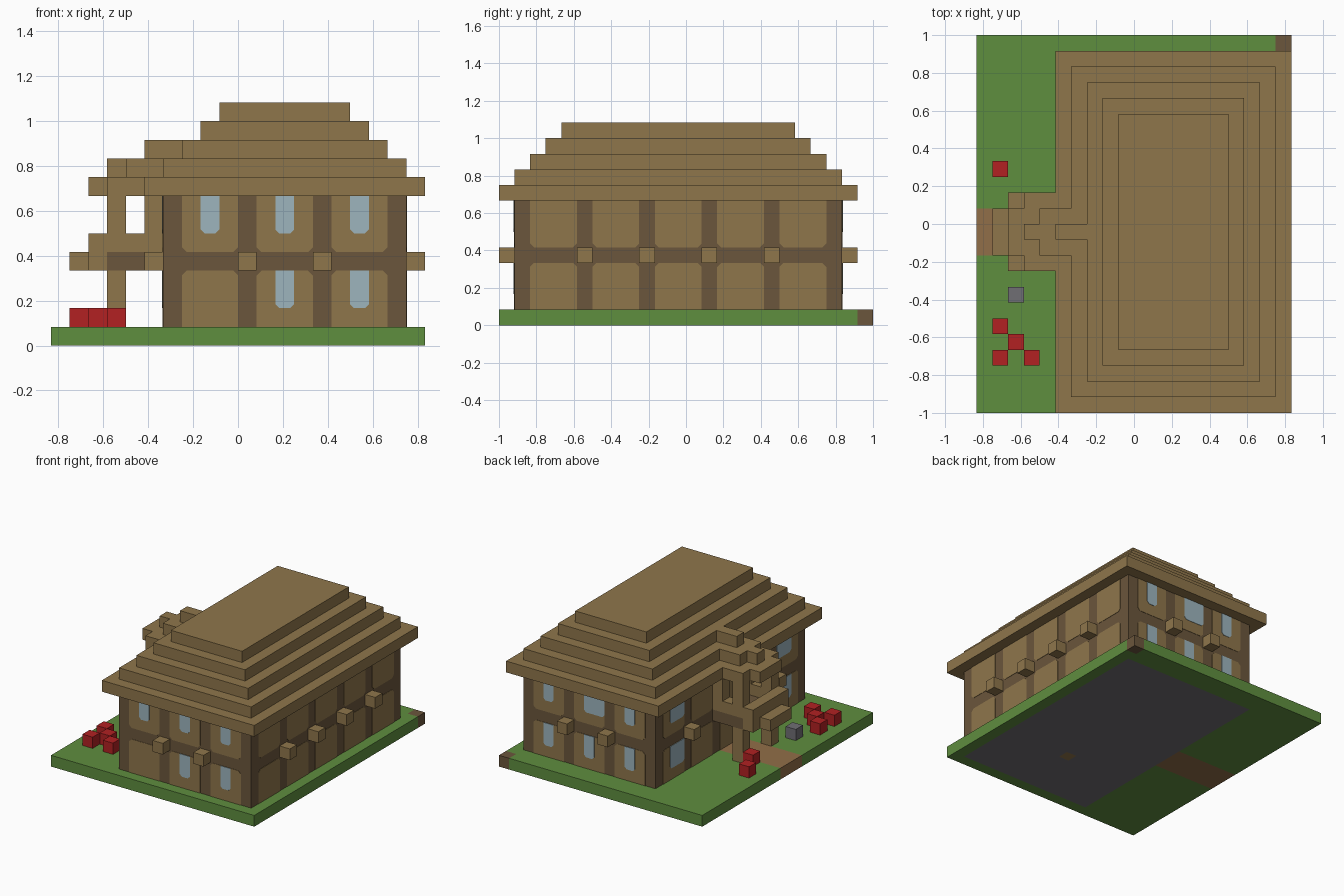
import bpy
import bmesh
from mathutils import Vector

cube = bpy.data.objects.get("Cube")
if cube:
    bpy.data.objects.remove(cube, do_unlink=True)

U = 1 / 12  # one block


def material(name, r, g, b):
    lin = [((c / 255 + 0.055) / 1.055) ** 2.4 for c in (r, g, b)] + [1]
    m = bpy.data.materials.new(name)
    m.use_nodes = True
    m.diffuse_color = lin
    m.node_tree.nodes["Principled BSDF"].inputs["Base Color"].default_value = lin
    return m


PLANK = material("plank tan", 143, 118, 75)
LOG = material("log brown", 107, 86, 60)
GRASS = material("grass green", 95, 142, 63)
GLASS = material("window blue", 157, 181, 190)
RED = material("flower red", 178, 33, 34)
STONE = material("stone grey", 112, 110, 116)
DIRT = material("dirt path", 145, 110, 72)


def point(i, j, k):
    return Vector(((i - 10) * U, (j - 12) * U, k * U))


def finish(name, bm, *mats):
    bmesh.ops.recalc_face_normals(bm, faces=bm.faces)
    mesh = bpy.data.meshes.new(name)
    bm.to_mesh(mesh)
    bm.free()
    for m in mats:
        mesh.materials.append(m)
    obj = bpy.data.objects.new(name, mesh)
    bpy.context.collection.objects.link(obj)


def box_bm(i, j, k):
    """Box from block ranges (start, end) on each axis."""
    bm = bmesh.new()
    lo, hi = point(i[0], j[0], k[0]), point(i[1], j[1], k[1])
    bmesh.ops.create_cube(bm, size=1)
    for v in bm.verts:
        v.co = [lo[a] if v.co[a] < 0 else hi[a] for a in range(3)]
    return bm


def box(name, i, j, k, mat):
    finish(name, box_bm(i, j, k), mat)


# walls: running axis is the other one; plane position, outward sign
WALLS = {"front": ("y", 1, -1), "back": ("y", 22, 1),
         "right": ("x", 6, -1), "left": ("x", 19, 1)}


def plate(name, wall, a, k, mat, lift, chop_low=0, chop_high=0):
    """Thin panel on a wall, with optional cut corners at bottom or top."""
    axis, plane, sign = WALLS[wall]
    outline = []
    for edge, z, c, dz in ((a[0], k[0], chop_low, 1), (a[1], k[0], chop_low, 1),
                           (a[1], k[1], chop_high, -1), (a[0], k[1], chop_high, -1)):
        inward = c if edge == a[0] else -c
        pair = [(edge, z + c * dz), (edge + inward, z)] if c else [(edge, z)]
        # keep a consistent direction round the outline
        if (edge == a[0]) == (dz < 0):
            pair.reverse()
        outline += pair
    bm = bmesh.new()
    out = plane + sign * lift
    verts = [bm.verts.new(point(s, out, z) if axis == "y" else point(out, s, z))
             for s, z in outline]
    face = bm.faces.new(verts)
    ext = bmesh.ops.extrude_face_region(bm, geom=[face], use_keep_orig=True)
    depth = -sign * lift * U
    shift = Vector((0, depth, 0)) if axis == "y" else Vector((depth, 0, 0))
    for v in ext["geom"]:
        if isinstance(v, bmesh.types.BMVert):
            v.co += shift
    finish(name, bm, mat)


# ground slab, split into lawn, path, foundation and corner block
bm = box_bm((0, 20), (0, 24), (0, 1))
for axis, cuts in ((0, (6, 12, 13, 19)), (1, (1, 6, 7, 10, 13, 22, 23))):
    normal = Vector((1, 0, 0)) if axis == 0 else Vector((0, 1, 0))
    for c in cuts:
        bmesh.ops.bisect_plane(bm, geom=bm.verts[:] + bm.edges[:] + bm.faces[:],
                               plane_co=point(c, c, 0), plane_no=normal)
for f in bm.faces:
    co = f.calc_center_median() / U
    i, j = co.x + 10, co.y + 12
    if i > 19 and j > 23:
        f.material_index = 3
    elif i < 6 and 10 < j < 13:
        f.material_index = 1
    elif 6 < i < 19 and 1 < j < 22:
        f.material_index = 4 if 12 < i < 13 and 6 < j < 7 else 2
finish("ground", bm, GRASS, DIRT, STONE, LOG, PLANK)

# house body: log frame with plank panels between the columns
box("log_frame", (6, 19), (1, 22), (1, 8), LOG)
for wall, (axis, plane, sign) in WALLS.items():
    columns = range(6, 19, 4) if axis == "y" else range(1, 22, 4)
    for n, c in enumerate(columns[:-1]):
        span = (c + 1, c + 4)
        plate(f"{wall}_lower_panel_{n}", wall, span, (1, 4), PLANK, 0.03, chop_high=0.25)
        plate(f"{wall}_upper_panel_{n}", wall, span, (5, 8), PLANK, 0.03, chop_low=0.25)
    # beam ends
    for n, c in enumerate(columns[1:-1]):
        if wall == "right" and c in (9, 13):
            continue
        across = (plane, plane + 1) if sign > 0 else (plane - 1, plane)
        ranges = ((c, c + 1), across) if axis == "y" else (across, (c, c + 1))
        box(f"{wall}_beam_end_{n}", *ranges, (4, 5), PLANK)

# the last column on the front and back closes the corner
# windows
LOW, HIGH = (2, 4), (6, 8)
windows = {
    "front": [(8, 9, HIGH), (12, 13, HIGH), (16, 17, HIGH), (12, 13, LOW), (16, 17, LOW)],
    "back": [(8, 9, HIGH), (11, 13, HIGH), (16, 17, HIGH),
             (8, 9, LOW), (12, 13, LOW), (16, 17, LOW)],
    "right": [(3, 5, HIGH), (18, 20, HIGH), (3, 5, LOW), (18, 20, LOW)],
}
for wall, items in windows.items():
    for n, (a, b, k) in enumerate(items):
        plate(f"{wall}_window_{n}", wall, (a, b), k, GLASS, 0.06, chop_low=0.2)

# stepped main roof
for s in range(5):
    box(f"roof_step_{s}", (5 + s, 20 - s), (s, 23 - s), (8 + s, 9 + s), PLANK)

# porch posts, railings and inner columns on both sides
for side, j in (("front", (9, 10)), ("back", (13, 14))):
    box(f"porch_{side}_lower_post", (3, 4), j, (1, 4), PLANK)
    box(f"porch_{side}_upper_post", (3, 4), j, (6, 8), PLANK)
    box(f"porch_{side}_inner_column", (5, 6), j, (6, 8), PLANK)
    box(f"porch_{side}_railing", (3, 6), j, (5, 6), PLANK)
box("balcony_floor", (3, 6), (9, 14), (4, 5), LOG)
box("balcony_edge", (2, 3), (9, 14), (4, 5), PLANK)
box("balcony_lip", (1, 2), (10, 13), (4, 5), PLANK)
box("balcony_railing", (2, 3), (9, 14), (5, 6), PLANK)

# porch gable roof
box("porch_eave", (3, 5), (9, 14), (8, 9), PLANK)
box("porch_eave_tip", (2, 3), (10, 13), (8, 9), PLANK)
box("porch_roof", (4, 6), (10, 13), (9, 10), PLANK)
box("porch_roof_tip", (3, 4), (11, 12), (9, 10), PLANK)
box("porch_ridge", (5, 7), (11, 12), (10, 11), PLANK)

# garden
for n, (i, j) in enumerate(((1, 3), (3, 3), (2, 4), (1, 5), (2, 13), (1, 15))):
    box(f"flower_{n}", (i, i + 1), (j, j + 1), (1, 2), RED)
box("garden_stone", (2, 3), (7, 8), (1, 2), STONE)
